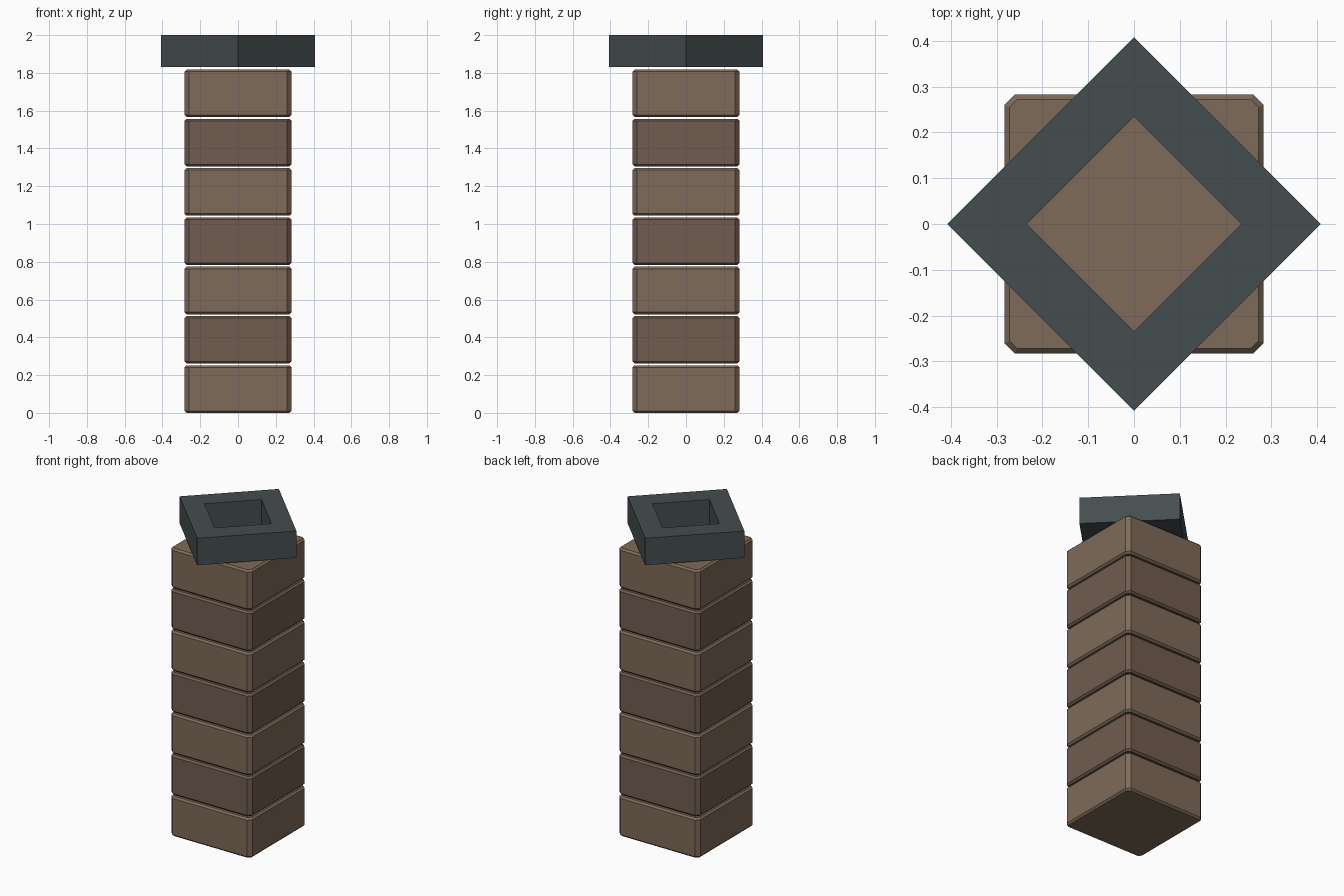
import bpy, bmesh
from math import cos, sin, pi

if "Cube" in bpy.data.objects:
    bpy.data.objects.remove(bpy.data.objects["Cube"])


def material(name, color):
    m = bpy.data.materials.new(name)
    m.diffuse_color = (*color, 1)
    m.use_nodes = True
    m.node_tree.nodes["Principled BSDF"].inputs["Base Color"].default_value = m.diffuse_color
    return m


def octagon(h, c):
    # square outline of half-width h with corners cut by c
    a = h - c
    return [(h, -a), (h, a), (a, h), (-a, h), (-h, a), (-h, -a), (-a, -h), (a, -h)]


def diamond(r):
    return [(r * cos(i * pi / 2), r * sin(i * pi / 2)) for i in range(4)]


def loft(name, rings, mat, closed=False):
    # skin stacked (outline, z) rings; cap the ends, or join last to first if closed
    bm = bmesh.new()
    loops = [[bm.verts.new((x, y, z)) for x, y in pts] for pts, z in rings]
    pairs = list(zip(loops, loops[1:]))
    if closed:
        pairs.append((loops[-1], loops[0]))
    else:
        bm.faces.new(loops[0][::-1])
        bm.faces.new(loops[-1])
    for lo, hi in pairs:
        n = len(lo)
        for i in range(n):
            j = (i + 1) % n
            bm.faces.new((lo[i], lo[j], hi[j], hi[i]))
    bmesh.ops.recalc_face_normals(bm, faces=bm.faces)
    mesh = bpy.data.meshes.new(name)
    bm.to_mesh(mesh)
    bm.free()
    mesh.materials.append(mat)
    ob = bpy.data.objects.new(name, mesh)
    bpy.context.collection.objects.link(ob)
    return ob


light_stone = material("light_stone", (0.21, 0.145, 0.1))
dark_stone = material("dark_stone", (0.165, 0.107, 0.08))
iron = material("iron", (0.06, 0.075, 0.078))

# column of seven chamfered stone blocks with thin open joints
H, C, B = 0.283, 0.023, 0.011
PITCH, HEIGHT = 0.261, 0.252
outer = octagon(H, C)
inner = octagon(H - B, C - B * (2 - 2 ** 0.5))
for k in range(7):
    z = k * PITCH
    loft(f"stone_block_{k + 1}",
         [(inner, z), (outer, z + B), (outer, z + HEIGHT - B), (inner, z + HEIGHT)],
         dark_stone if k % 2 else light_stone)

# square iron ring turned 45 degrees on top
loft("top_ring",
     [(diamond(0.408), 1.83), (diamond(0.408), 2.0),
      (diamond(0.234), 2.0), (diamond(0.234), 1.83)], iron, closed=True)
